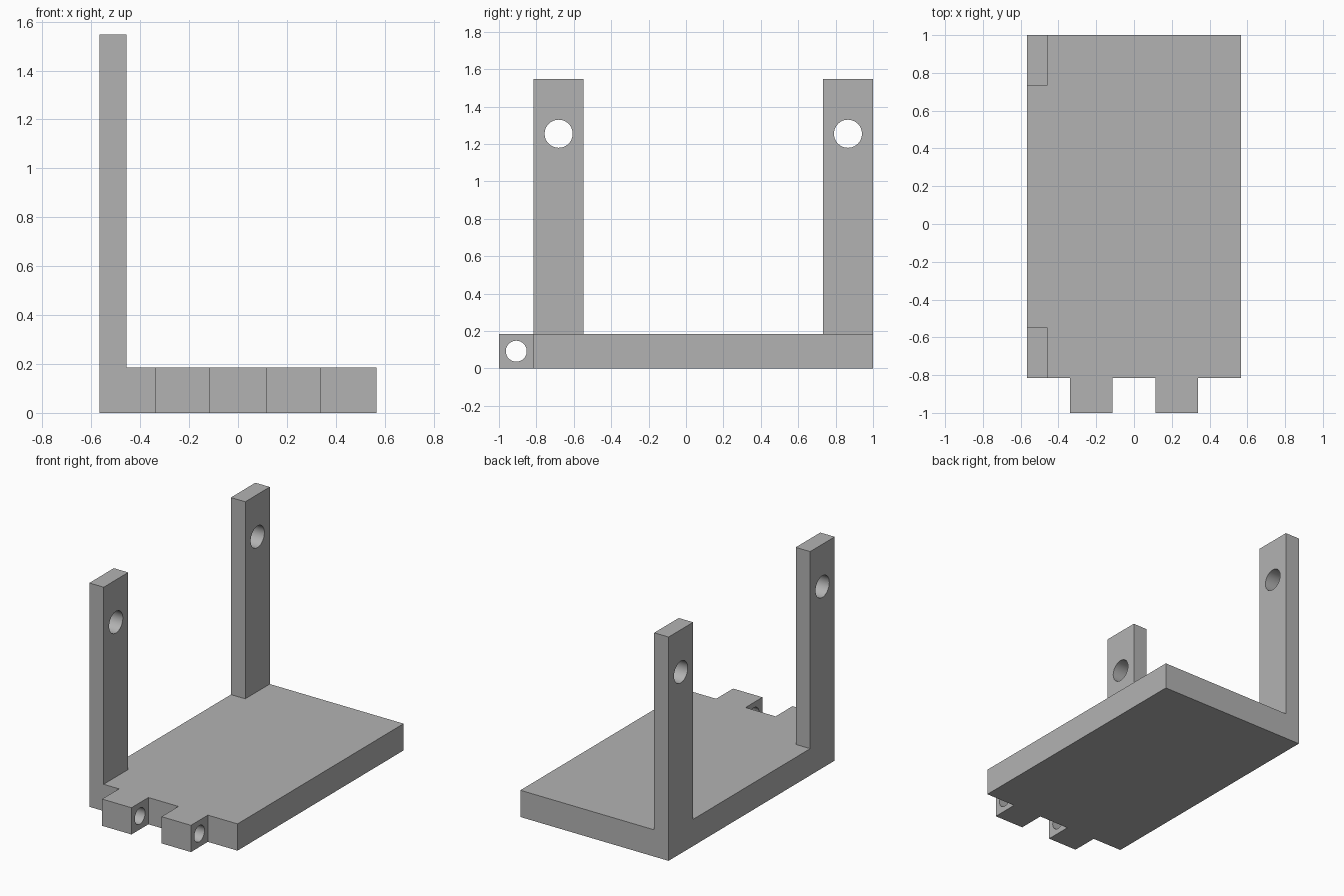
import bpy
import bmesh
import math

if "Cube" in bpy.data.objects:
    bpy.data.objects.remove(bpy.data.objects["Cube"], do_unlink=True)

HALF_W, FRONT, BACK = 0.567, -0.815, 1.0
THICK, HEIGHT = 0.185, 1.548
POST_W, POST_D = 0.11, 0.268
TAB_IN, TAB_OUT, TAB_FRONT = 0.115, 0.34, -1.0

grey = bpy.data.materials.new("plain grey")
grey.use_nodes = True
colour = (0.45, 0.45, 0.45, 1)
grey.diffuse_color = colour
grey.node_tree.nodes["Principled BSDF"].inputs["Base Color"].default_value = colour


def extrude(name, outline, z0, z1):
    """Prism standing on a flat outline."""
    bm = bmesh.new()
    base = bm.faces.new([bm.verts.new((x, y, z0)) for x, y in outline])
    top = bmesh.ops.extrude_face_region(bm, geom=[base])["geom"]
    verts = [v for v in top if isinstance(v, bmesh.types.BMVert)]
    bmesh.ops.translate(bm, verts=verts, vec=(0, 0, z1 - z0))
    bmesh.ops.recalc_face_normals(bm, faces=bm.faces)
    mesh = bpy.data.meshes.new(name)
    bm.to_mesh(mesh)
    bm.free()
    obj = bpy.data.objects.new(name, mesh)
    bpy.context.collection.objects.link(obj)
    obj.data.materials.append(grey)
    return obj


def combine(target, tool, operation):
    """Apply a boolean and discard its tool."""
    mod = target.modifiers.new(operation.lower(), 'BOOLEAN')
    mod.operation, mod.solver, mod.object = operation, 'EXACT', tool
    bpy.context.view_layer.objects.active = target
    bpy.ops.object.modifier_apply(modifier=mod.name)
    bpy.data.objects.remove(tool, do_unlink=True)


def drill(target, x, y, z, radius, length):
    """Round hole running along x."""
    bpy.ops.mesh.primitive_cylinder_add(vertices=48, radius=radius, depth=length,
                                        location=(x, y, z),
                                        rotation=(0, math.pi / 2, 0))
    cutter = bpy.context.object
    cutter.name = "hole_cutter"
    cutter.hide_render = True
    cutter.data.materials.append(grey)
    combine(target, cutter, 'DIFFERENCE')


# Base plate with two hinge tabs on the front edge
half = [(TAB_IN, FRONT), (TAB_IN, TAB_FRONT), (TAB_OUT, TAB_FRONT),
        (TAB_OUT, FRONT), (HALF_W, FRONT), (HALF_W, BACK)]
outline = half + [(-x, y) for x, y in reversed(half)]
bracket = extrude("bracket", outline, 0, THICK)

# Hinge pin holes through both tabs
drill(bracket, 0, (FRONT + TAB_FRONT) / 2, THICK / 2, 0.056, 1)

# Two drilled posts along the right edge, flush with the plate corners
for name, y0 in (("front_post", FRONT), ("back_post", BACK - POST_D)):
    x0, x1, y1 = -HALF_W, -HALF_W + POST_W, y0 + POST_D
    post = extrude(name, [(x0, y0), (x1, y0), (x1, y1), (x0, y1)], THICK, HEIGHT)
    drill(post, (x0 + x1) / 2, (y0 + y1) / 2, 1.255, 0.075, 0.4)
    combine(bracket, post, 'UNION')

# Smooth hole walls, crisp edges
bpy.ops.object.select_all(action='DESELECT')
bracket.select_set(True)
bpy.context.view_layer.objects.active = bracket
bpy.ops.object.shade_smooth_by_angle(angle=math.radians(30))
